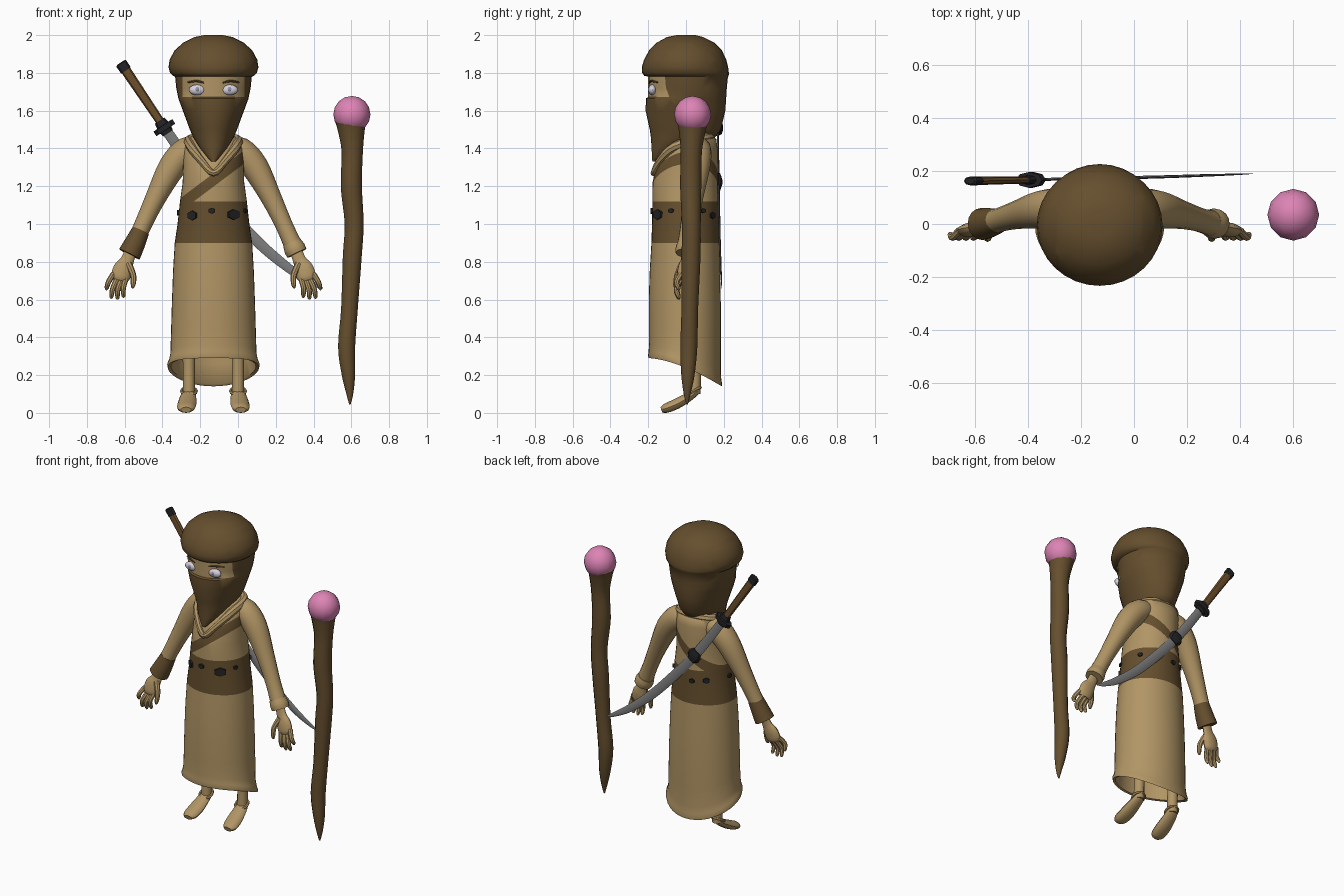
import bpy, bmesh, math
from mathutils import Vector, Matrix

CX = -0.13  # figure's centre line


def mat(name, r, g, b):
    m = bpy.data.materials.new(name)
    m.diffuse_color = (r, g, b, 1)
    return m


TAN = mat("tan cloth", .44, .30, .13)
BROWN = mat("dark brown cloth", .13, .077, .027)
PINK = mat("pink", .72, .23, .46)
BLACK = mat("black", .017, .017, .019)
STEEL = mat("steel grey", .21, .21, .21)
WOOD = mat("handle brown", .16, .08, .025)
EYE = mat("eye white", .66, .63, .74)
IRIS = mat("iris grey", .30, .29, .36)


def finish(name, bm, mats, angle=40):
    bmesh.ops.recalc_face_normals(bm, faces=bm.faces)
    me = bpy.data.meshes.new(name)
    bm.to_mesh(me)
    bm.free()
    for m in mats:
        me.materials.append(m)
    ob = bpy.data.objects.new(name, me)
    bpy.context.collection.objects.link(ob)
    bpy.ops.object.select_all(action='DESELECT')
    ob.select_set(True)
    bpy.context.view_layer.objects.active = ob
    bpy.ops.object.shade_smooth_by_angle(angle=math.radians(angle))
    return ob


def skin(rings, closed=False):
    bm = bmesh.new()
    vs = [[bm.verts.new(p) for p in r] for r in rings]
    n = len(rings[0])
    pairs = list(zip(vs, vs[1:])) + ([(vs[-1], vs[0])] if closed else [])
    for a, b in pairs:
        for i in range(n):
            bm.faces.new((a[i], a[(i + 1) % n], b[(i + 1) % n], b[i]))
    if not closed:
        bm.faces.new(vs[0])
        bm.faces.new(vs[-1])
    return bm


def loft(rows, n=32, drop=None):
    """Horizontal oval rings from rows of (z, half width, front y, back y)."""
    rings = []
    for z, hw, f, b in rows:
        ring = []
        for i in range(n):
            a = 2 * math.pi * i / n
            y = (f + b) / 2 + (b - f) / 2 * math.sin(a)
            ring.append((CX + hw * math.cos(a), y, z - (drop(y, z) if drop else 0)))
        rings.append(ring)
    return skin(rings)


def tube(name, pts, m, n=12, flat=1, ref=(0, 1, 0), steps=4, closed=False, angle=40):
    """Tube through (x, y, z, radius) points, smoothed as a spline."""
    P = [Vector(p) for p in pts]
    k = len(P)
    get = (lambda i: P[i % k]) if closed else (lambda i: P[max(0, min(k - 1, i))])
    path = []
    for i in range(k if closed else k - 1):
        a, b, c, d = get(i - 1), get(i), get(i + 1), get(i + 2)
        for s in range(steps):
            t = s / steps
            path.append(.5 * (2 * b + (c - a) * t + (2 * a - 5 * b + 4 * c - d) * t * t
                              + (3 * b - a - 3 * c + d) * t ** 3))
    if not closed:
        path.append(P[-1])
    rings, q = [], len(path)
    for i, p in enumerate(path):
        nxt = path[(i + 1) % q] if closed else path[min(i + 1, q - 1)]
        prv = path[i - 1] if closed or i else path[0]
        t = (nxt - prv).to_3d().normalized()
        u = t.cross(Vector(ref)).normalized()
        v = u.cross(t)
        r = max(p[3], .002)
        rings.append([p.to_3d() + u * r * math.cos(2 * math.pi * j / n)
                      + v * r * flat * math.sin(2 * math.pi * j / n) for j in range(n)])
    return finish(name, skin(rings, closed), [m], angle)


def ball(name, loc, size, m, seg=16):
    bm = bmesh.new()
    bmesh.ops.create_uvsphere(bm, u_segments=seg, v_segments=seg // 2 + 2, radius=1)
    bm.transform(Matrix.Translation(loc) @ Matrix.Diagonal((*size, 1)))
    return finish(name, bm, [m])


def cut(bm, co, no):
    bmesh.ops.bisect_plane(bm, geom=bm.verts[:] + bm.edges[:] + bm.faces[:],
                           plane_co=co, plane_no=no)


# Robe with slanted hem, belt and diagonal sash cut into it
def hem_drop(y, z):
    w = max(0, min(1, (.75 - z) / .42))
    return .15 * max(0, (y + .2) / .39) ** 1.6 * w


bm = loft([(1.47, .10, -.02, .13), (1.45, .14, -.06, .16), (1.40, .158, -.11, .167),
           (1.32, .16, -.155, .167), (1.22, .163, -.177, .168), (1.12, .177, -.178, .17),
           (1.0, .19, -.18, .172), (.9, .205, -.183, .175), (.75, .214, -.192, .18),
           (.6, .22, -.197, .185), (.45, .225, -.197, .185), (.36, .228, -.196, .184),
           (.325, .236, -.198, .187), (.305, .245, -.201, .191), (.29, .242, -.198, .189),
           (.295, .225, -.185, .176), (.38, .21, -.18, .17), (.6, .205, -.18, .168)], 40, hem_drop)
for z in (.9, 1.12):
    cut(bm, (0, 0, z), (0, 0, 1))
for o in (-.035, .035):
    cut(bm, (-.14, 0, 1.225 + o), (-.75, 0, 1))
for f in bm.faces:
    c = f.calc_center_median()
    sash = abs(c.z - 1.225 - .75 * (c.x + .14)) < .035 and c.z > 1.12
    f.material_index = int(sash or .9 < c.z < 1.12)
finish("robe", bm, [TAN, BROWN], 50)

# Folded collar hanging to a V at the front
tube("collar", [(CX, .13, 1.46, .025), (CX + .12, .08, 1.45, .025), (CX + .12, -.06, 1.41, .025),
                (CX + .06, -.14, 1.33, .02), (CX, -.17, 1.27, .018), (CX - .06, -.14, 1.33, .02),
                (CX - .12, -.06, 1.41, .025), (CX - .12, .08, 1.45, .025)],
     TAN, 8, ref=(0, 0, 1), closed=True)

# Black plates round the belt: (angle, width, height, z)
for a, w, h, z in [(-127, .03, .026, 1.045), (-93, .02, .016, 1.07), (-55, .04, .028, 1.05),
                   (-25, .016, .013, 1.07), (32, .016, .013, 1.07), (54, .022, .018, 1.045),
                   (100, .018, .015, 1.05), (128, .022, .018, 1.06), (180, .018, .015, 1.06)]:
    a = math.radians(a)
    bm = bmesh.new()
    bmesh.ops.create_cone(bm, cap_ends=True, segments=6, radius1=1, radius2=1, depth=.016)
    bm.transform(Matrix.Translation((CX + .184 * math.cos(a), -.004 + .176 * math.sin(a), z))
                 @ Matrix.Rotation(a + math.pi / 2, 4, 'Z') @ Matrix.Rotation(math.pi / 2, 4, 'X')
                 @ Matrix.Diagonal((w, h, 1, 1)))
    finish("belt_plate", bm, [BLACK], 30)

# Wrapped head: turban, eye slit, pointed face mask
bm = loft([(2.0, .05, -.05, .05), (1.99, .10, -.10, .09), (1.96, .16, -.155, .15),
           (1.92, .205, -.195, .19), (1.87, .232, -.222, .213), (1.83, .238, -.234, .223),
           (1.80, .230, -.232, .227), (1.785, .215, -.222, .226), (1.78, .203, -.2, .222),
           (1.72, .197, -.2, .216), (1.672, .187, -.2, .213), (1.665, .186, -.212, .213),
           (1.6, .162, -.214, .208), (1.5, .125, -.192, .185), (1.46, .108, -.186, .155),
           (1.40, .07, -.182, -.03), (1.35, .03, -.18, -.13), (1.33, .012, -.178, -.15)], 32)
for x in (-.165, .165):
    cut(bm, (CX + x, 0, 0), (1, 0, 0))
for f in bm.faces:
    c = f.calc_center_median()
    f.material_index = int(1.672 < c.z < 1.781 and abs(c.x - CX) < .165 and c.y < 0)
finish("head_wrap", bm, [BROWN, TAN], 50)

for s in (-1, 1):
    side = "right" if s < 0 else "left"

    def P(pts):
        return [(CX + s * p[0], *p[1:]) for p in pts]

    # Eyes and brows
    ex = CX + s * .085
    ball(side + "_eye", (ex, -.178, 1.71), (.045, .022, .028), EYE)
    ball(side + "_iris", (ex, -.193, 1.712), (.014, .009, .014), IRIS, 10)
    tube(side + "_brow", P([(.05, -.193, 1.748, .004), (.09, -.183, 1.757, .006),
                            (.135, -.15, 1.75, .004)]), BROWN, 6)
    # Sleeve and cuff
    tube(side + "_sleeve", P([(.07, .06, 1.395, .06), (.14, .06, 1.385, .075), (.22, .055, 1.30, .072),
                              (.31, .035, 1.13, .054), (.38, .015, .98, .046), (.43, 0, .87, .05)]), TAN, 16)
    tube(side + "_cuff", P([(.385, .012, .965, .047), (.415, .005, .90, .055), (.445, 0, .84, .061)])
         if s < 0 else P([(.415, .005, .90, .05), (.43, .002, .87, .057), (.442, 0, .845, .055)]),
         BROWN if s < 0 else TAN, 16)
    # Hand
    tube(side + "_palm", P([(.43, 0, .88, .032), (.455, -.01, .81, .035), (.478, -.018, .765, .05),
                            (.492, -.025, .72, .05), (.497, -.028, .70, .035)]), TAN, 12, .5)
    for bx, bz, tx, tz in [(.53, .735, .565, .65), (.51, .71, .54, .605),
                           (.488, .705, .508, .6), (.462, .715, .476, .61)]:
        tube(side + "_finger", P([(bx, -.025, bz, .015), ((bx + tx) / 2 + .008, -.05, (bz + tz) / 2, .014),
                                  (tx, -.04, tz + .012, .011), (tx, -.037, tz, .004)]), TAN, 8)
    tube(side + "_thumb", P([(.45, -.02, .79, .018), (.425, -.045, .73, .016), (.425, -.055, .68, .013),
                             (.43, -.055, .66, .005)]), TAN, 8)
    # Leg and tip-toed foot
    tube(side + "_leg", P([(.13, .05, .6, .045), (.13, .05, .3, .033), (.13, .045, .1, .032)]), TAN)
    tube(side + "_foot", P([(.13, .07, .125, .02), (.13, .05, .11, .036), (.135, .01, .082, .044),
                            (.14, -.05, .048, .05), (.145, -.105, .025, .046), (.145, -.13, .016, .028)]),
         TAN, 12, .55, (0, 0, 1))
    tube(side + "_ankle_strap", P([(.13 + .04 * math.cos(a), .04 + .036 * math.sin(a),
                                    .115 + .02 * math.sin(a), .008)
                                   for a in [i * math.pi / 4 for i in range(8)]]),
         TAN, 6, ref=(0, 0, 1), closed=True, steps=2)

# Crooked staff with a pink orb
tube("staff", [(.597, .035, 1.55, .085), (.60, .033, 1.50, .072), (.605, .028, 1.38, .056),
               (.60, .025, 1.2, .056), (.615, .028, 1.0, .05), (.605, .027, .83, .05),
               (.59, .02, .55, .044), (.575, .015, .35, .045), (.585, .01, .2, .035),
               (.592, .006, .1, .018), (.592, .006, .045, .004)], BROWN, 12)
ball("staff_orb", (.603, .035, 1.58), (.098, .098, .098), PINK, 12)

# Curved sword slung on the back
blade = [(-.39, .168, 1.51, .027), (-.18, .172, 1.22, .03), (.085, .178, .925, .029),
         (.27, .184, .765, .024), (.39, .188, .688, .014), (.45, .19, .66, .003)]
tube("sword_blade", blade, STEEL, 8, .2, steps=6)


def along(name, stops, m, flat, n=8):
    """Sword fitting: stops are (distance up the grip from the guard, radius)."""
    tube(name, [(-.39 - .557 * d, .167 - .01 * d, 1.51 + .83 * d, r) for d, r in stops],
         m, n, flat, steps=1, angle=30)


along("sword_grip", [(0, .022), (.15, .024), (.38, .027)], WOOD, .6)
along("sword_pommel", [(.365, .031), (.41, .031), (.415, .022)], BLACK, .55)
along("sword_guard", [(-.035, .03), (-.015, .035), (-.014, .06), (.014, .06), (.015, .036), (.045, .03)],
      BLACK, .5)
tube("sword_clip", [(-.205, .172, 1.255, .03), (-.19, .172, 1.235, .045), (-.172, .172, 1.21, .045),
                    (-.157, .172, 1.19, .03)], BLACK, 8, .45, steps=1, angle=30)
